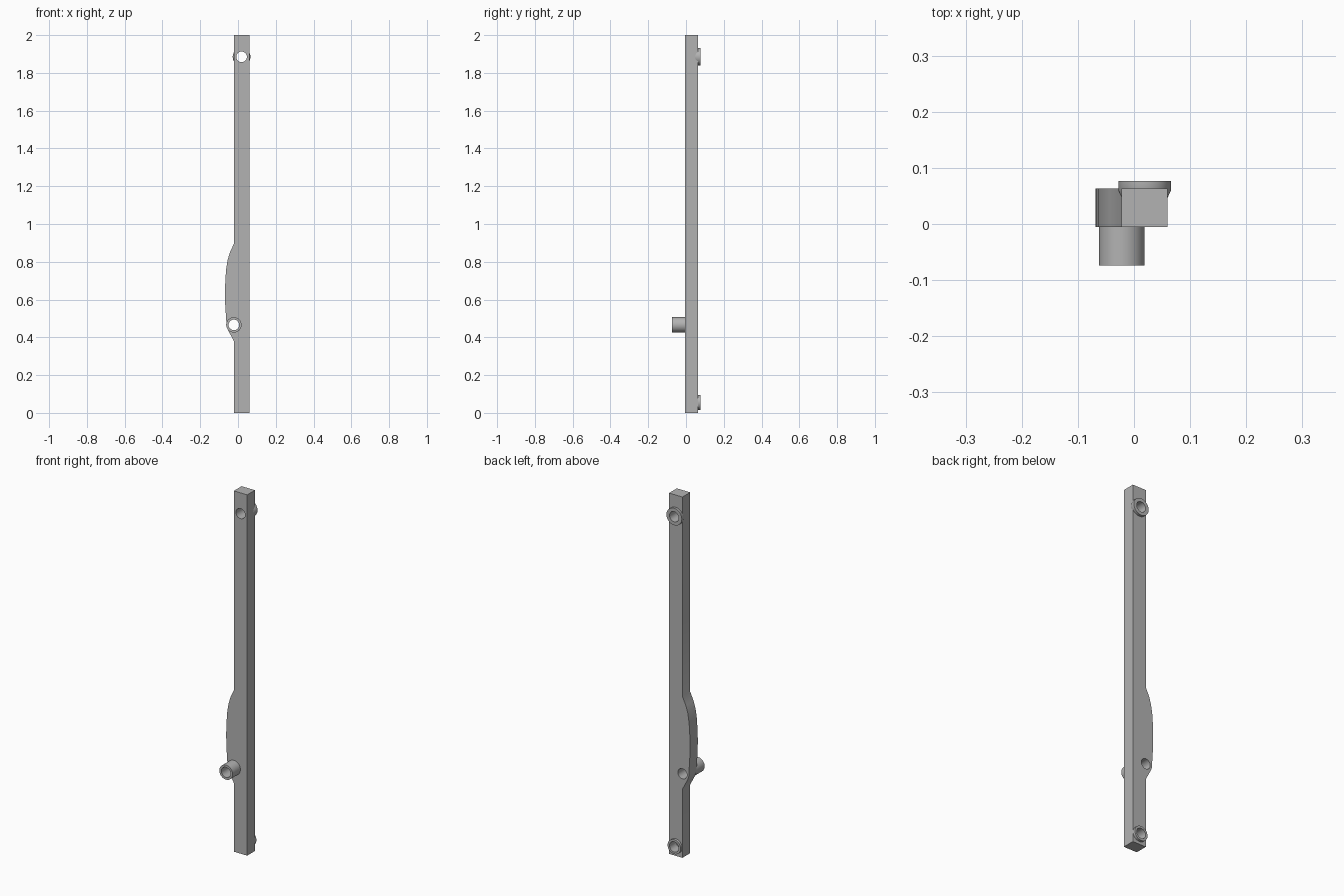
import bpy, bmesh, math
from mathutils import Matrix, Vector

cube = bpy.data.objects.get("Cube")
if cube:
    bpy.data.objects.remove(cube, do_unlink=True)

grey = bpy.data.materials.new("plain_grey")
grey.use_nodes = True
grey.diffuse_color = (0.45, 0.45, 0.45, 1)
grey.node_tree.nodes["Principled BSDF"].inputs["Base Color"].default_value = (0.45, 0.45, 0.45, 1)

FRONT, BACK = -0.005, 0.063
LEFT, RIGHT = 0.06, -0.022
HOLE = 0.028
SIDES = 48


def finish(bm, name):
    bmesh.ops.recalc_face_normals(bm, faces=bm.faces)
    mesh = bpy.data.meshes.new(name)
    bm.to_mesh(mesh)
    bm.free()
    obj = bpy.data.objects.new(name, mesh)
    bpy.context.collection.objects.link(obj)
    mesh.materials.append(grey)
    return obj


def turned(name, x, z, rings):
    """Solid of revolution along y from (y, radius) rings."""
    bm = bmesh.new()
    loops = []
    for y, r in rings:
        loops.append([bm.verts.new((x + r * math.cos(a), y, z + r * math.sin(a)))
                      for a in (2 * math.pi * i / SIDES for i in range(SIDES))])
    for lo, hi in zip(loops, loops[1:]):
        for i in range(SIDES):
            j = (i + 1) % SIDES
            bm.faces.new((lo[i], lo[j], hi[j], hi[i]))
    bm.faces.new(loops[0])
    bm.faces.new(loops[-1])
    return finish(bm, name)


def drill(obj, x, z, start, end):
    """Cut a round hole along y."""
    cutter = turned("hole_cutter", x, z, [(start, HOLE), (end, HOLE)])
    mod = obj.modifiers.new("hole", 'BOOLEAN')
    mod.operation, mod.solver, mod.object = 'DIFFERENCE', 'EXACT', cutter
    bpy.context.view_layer.objects.active = obj
    bpy.ops.object.modifier_apply(modifier=mod.name)
    bpy.data.objects.remove(cutter, do_unlink=True)


# Bar with a curved cam bulge on its right edge
bulge = [(RIGHT, 0.38), (-0.043, 0.42), (-0.054, 0.44), (-0.061, 0.46),
         (-0.062, 0.485), (-0.065, 0.53), (-0.068, 0.58), (-0.069, 0.64), (-0.067, 0.70),
         (-0.063, 0.76), (-0.055, 0.81), (-0.043, 0.85), (RIGHT, 0.895)]
outline = [(LEFT, 0), (RIGHT, 0)] + bulge + [(RIGHT, 2), (LEFT, 2)]
bm = bmesh.new()
face = bm.faces.new([bm.verts.new((x, FRONT, z)) for x, z in outline])
extruded = bmesh.ops.extrude_face_region(bm, geom=[face])
bmesh.ops.translate(bm, vec=(0, BACK - FRONT, 0),
                    verts=[v for v in extruded["geom"] if isinstance(v, bmesh.types.BMVert)])
bar = finish(bm, "bar")

# Hollow pin on the front, flared boss at the top back, blind boss at the bottom back
PIN, TOP, LOW = (-0.022, 0.466), (0.019, 1.885), (0.019, 0.055)
pin = turned("front_pin", *PIN, [(-0.074, 0.0405), (0.0, 0.0405)])
top_boss = turned("top_boss", *TOP, [(0.045, 0.04), (0.06, 0.047), (0.077, 0.047)])
low_boss = turned("bottom_boss", *LOW, [(0.05, 0.04), (0.077, 0.04)])

for obj, centre, start in ((bar, PIN, -0.1), (pin, PIN, -0.1), (bar, TOP, -0.1),
                           (top_boss, TOP, -0.1), (bar, LOW, 0.02), (low_boss, LOW, 0.02)):
    drill(obj, *centre, start, 0.1)

# Smooth round walls, crisp edges
for obj in (bar, pin, top_boss, low_boss):
    bpy.ops.object.select_all(action='DESELECT')
    obj.select_set(True)
    bpy.context.view_layer.objects.active = obj
    bpy.ops.object.shade_smooth_by_angle(angle=math.radians(30))
